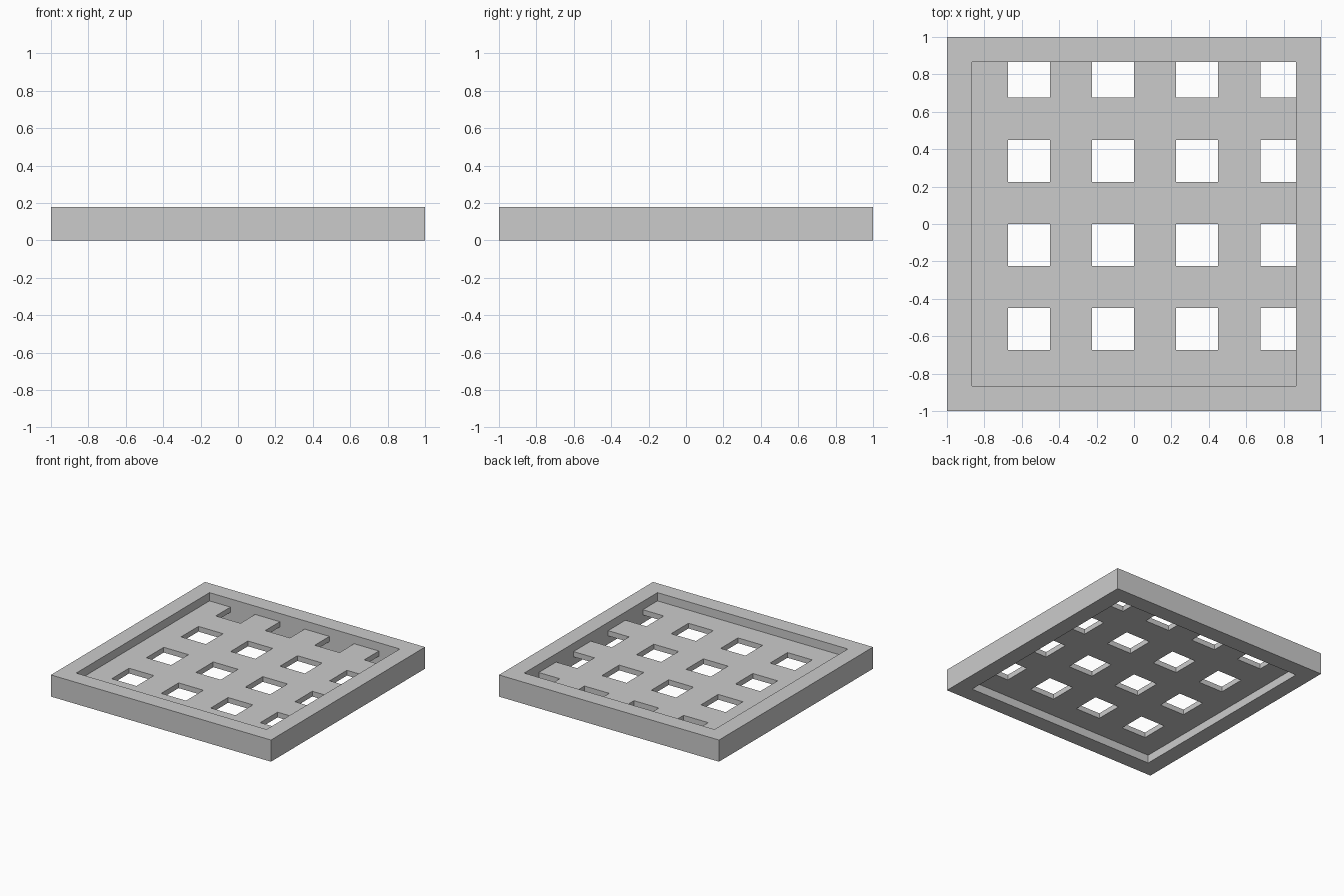
import bpy, bmesh, math

if "Cube" in bpy.data.objects:
    bpy.data.objects.remove(bpy.data.objects["Cube"])

def slab(name, cuts, is_open, z0, z1):
    """Slab from a square grid of cut lines, leaving out the open cells."""
    bm = bmesh.new()
    n = len(cuts)
    v = [[bm.verts.new((x, y, z0)) for y in cuts] for x in cuts]
    for i in range(n - 1):
        for j in range(n - 1):
            if not is_open(i, j):
                bm.faces.new((v[i][j], v[i + 1][j], v[i + 1][j + 1], v[i][j + 1]))
    bmesh.ops.delete(bm, geom=[p for p in bm.verts if not p.link_faces], context='VERTS')
    ext = bmesh.ops.extrude_face_region(bm, geom=bm.faces[:], use_keep_orig=True)
    top = [g for g in ext['geom'] if isinstance(g, bmesh.types.BMVert)]
    bmesh.ops.translate(bm, verts=top, vec=(0, 0, z1 - z0))
    bmesh.ops.recalc_face_normals(bm, faces=bm.faces[:])
    me = bpy.data.meshes.new(name)
    bm.to_mesh(me)
    bm.free()
    ob = bpy.data.objects.new(name, me)
    bpy.context.collection.objects.link(ob)
    return ob

INNER = 0.865
PITCH = 0.225

# Square outer frame
slab("frame", [-1, -INNER, INNER, 1], lambda i, j: i == 1 and j == 1, 0, 0.178)

# Perforated panel; the last row and column of holes run into the frame
cuts = [-INNER] + [PITCH * k for k in range(-3, 4)] + [INNER]
slab("grid_panel", cuts, lambda i, j: i % 2 == 1 and j % 2 == 1, 0.067, 0.110)
